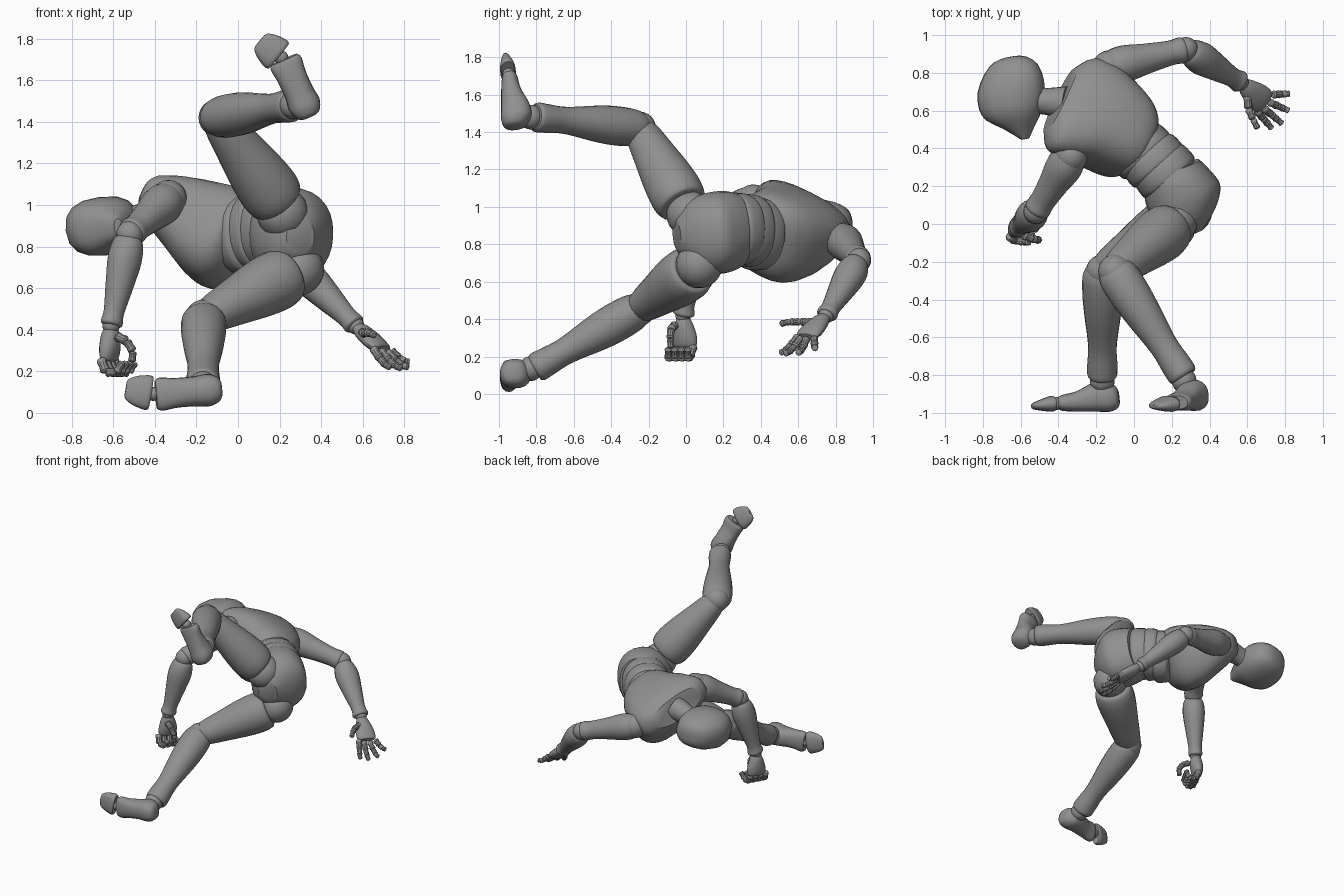
import bpy, bmesh, math
from mathutils import Vector as V

grey = bpy.data.materials.new("dark_grey")
grey.diffuse_color = (.28, .28, .28, 1)


def finish(bm, name, angle=35):
    bmesh.ops.recalc_face_normals(bm, faces=bm.faces[:])
    me = bpy.data.meshes.new(name)
    bm.to_mesh(me)
    bm.free()
    for p in me.polygons:
        p.use_smooth = True
    me.set_sharp_from_angle(angle=math.radians(angle))
    me.materials.append(grey)
    ob = bpy.data.objects.new(name, me)
    bpy.context.collection.objects.link(ob)
    return ob


def spline(a, b, c, d, t):
    return 0.5 * (2 * b + (c - a) * t + (2 * a - 5 * b + 4 * c - d) * t * t
                  + (3 * b - a - 3 * c + d) * t ** 3)


def loft(name, stations, side, n=20, e=2.0, sub=4):
    """Skin oval sections (centre, half width along side, half depth)."""
    st = [(V(c), a, b) for c, a, b in stations]
    d = (st[-1][0] - st[0][0]).normalized()
    u = V(side)
    u = (u - d * u.dot(d)).normalized()
    w = d.cross(u)
    rows = []
    for i in range(len(st) - 1):
        q = [st[max(0, min(len(st) - 1, i + k))] for k in (-1, 0, 1, 2)]
        for j in range(sub + (i == len(st) - 2)):
            rows.append([spline(*[s[k] for s in q], j / sub) for k in range(3)])
    bm = bmesh.new()
    rings = []
    for c, a, b in rows:
        ring = []
        for k in range(n):
            x, y = math.cos(2 * math.pi * k / n), math.sin(2 * math.pi * k / n)
            x = math.copysign(abs(x) ** (2 / e), x)
            y = math.copysign(abs(y) ** (2 / e), y)
            ring.append(bm.verts.new(c + u * x * max(a, .003) + w * y * max(b, .003)))
        rings.append(ring)
    for r, s in zip(rings, rings[1:]):
        for k in range(n):
            bm.faces.new((r[k], r[(k + 1) % n], s[(k + 1) % n], s[k]))
    bm.faces.new(rings[0][::-1])
    bm.faces.new(rings[-1])
    return finish(bm, name)


def ball(name, c, r):
    bm = bmesh.new()
    bmesh.ops.create_uvsphere(bm, u_segments=20, v_segments=12, radius=r)
    bmesh.ops.translate(bm, verts=bm.verts[:], vec=V(c))
    return finish(bm, name)


def limb(name, p0, p1, prof, side):
    p0, p1 = V(p0), V(p1)
    return loft(name, [(p0.lerp(p1, t), a, b) for t, a, b in prof], side)


def finger(name, pts, r):
    prof = [(0, .7), (.15, 1), (.5, .85), (.85, 1), (1, .6)]
    for i, (p, q) in enumerate(zip(pts, pts[1:])):
        p, q, s = V(p), V(q), r * (1 - .1 * i)
        loft(f"{name}_{i + 1}", [(p.lerp(q, t), a * s, a * s) for t, a in prof],
             (.3, .5, .8), n=10, sub=2)


# Torso: pelvis, waist bands, chest, neck
Z = (0, 0, 1)
loft("pelvis", [((.30, -.05, .85), .08, .07), ((.285, 0, .85), .16, .13),
                ((.277, .07, .85), .205, .178), ((.262, .15, .86), .22, .203),
                ((.225, .23, .87), .215, .185), ((.19, .29, .88), .19, .165)], Z, 28, 2.2)
bands = [((.20, .23, .88), (.12, .33, .88)), ((.14, .29, .875), (.065, .38, .87)),
         ((.08, .34, .86), (.0, .43, .85))]
for i, (p, q) in enumerate(bands):
    p, q = V(p), V(q)
    loft(f"waist_band_{i + 1}", [(p, .175, .15), (p.lerp(q, .2), .195, .172),
                                 (p.lerp(q, .8), .19, .168), (q, .165, .15)], Z, 28, 2.2)
LEFT = (-.34, -.85, .40)
loft("chest", [((.03, .40, .84), .14, .17), ((0, .42, .84), .19, .215),
               ((-.06, .47, .84), .228, .245), ((-.15, .54, .87), .262, .23),
               ((-.24, .595, .92), .29, .185), ((-.335, .635, .965), .285, .13),
               ((-.39, .66, .98), .20, .085)], LEFT, 28, 2.6)
limb("neck", (-.36, .64, .96), (-.53, .655, .92),
     [(0, .09, .09), (.3, .08, .08), (.7, .07, .07), (1, .075, .075)], Z)

# Head: sections from the back of the skull to the chin
loft("head", [((-.655, .885, .90), .03, .03), ((-.655, .87, .90), .09, .075),
              ((-.65, .82, .90), .145, .112), ((-.652, .73, .90), .18, .137),
              ((-.647, .64, .897), .178, .14), ((-.635, .575, .895), .152, .125),
              ((-.605, .52, .893), .09, .09), ((-.575, .45, .89), .02, .045)],
     (1, 0, .12), 16, 2.5, 2)

# Legs
thigh = [(.07, .10, .10), (.085, .132, .132), (.2, .146, .146), (.4, .138, .138),
         (.65, .115, .118), (.88, .093, .10), (1, .075, .082)]
shank = [(-.06, .06, .07), (.03, .095, .105), (.2, .105, .108), (.4, .098, .098),
         (.7, .073, .076), (.88, .077, .08), (.97, .08, .08), (1, .068, .07)]


def leg(s, hip, hip_ball, knee, ankle, heel, toe_root, toe_base, toe_tip, side):
    ball(f"{s}_hip_ball", hip_ball, .125)
    limb(f"{s}_thigh", hip, knee, thigh, side)
    ball(f"{s}_knee_ball", knee, .09)
    limb(f"{s}_shank", knee, ankle, shank, side)
    ball(f"{s}_ankle_ball", V(ankle) + V((0, -.02, 0)), .066)
    h, b = V(heel), V(toe_root)
    across = (b - h).cross(V((0, 1, 0)))
    foot = [(0, .035, .035, 0), (.05, .06, .062, 0), (.2, .078, .083, .01),
            (.42, .072, .076, .012), (.7, .072, .054, 0), (.92, .08, .044, 0),
            (1, .068, .036, 0)]
    loft(f"{s}_foot", [(h.lerp(b, t) + V((0, o, 0)), a, c) for t, a, c, o in foot], across, 20, 2.4)
    p, q = V(toe_base), V(toe_tip)
    ball(f"{s}_toe_joint", (b + p) / 2, .034)
    toe = [(0, .078, .036), (.15, .084, .042), (.6, .072, .03), (.92, .052, .018), (1, .035, .01)]
    loft(f"{s}_toe", [(p.lerp(q, t), a, c) for t, a, c in toe], across, 20, 2.4)


leg("right", (.27, .06, .68), (.29, .07, .69), (-.165, -.25, .455), (-.168, -.81, .135),
    (-.08, -.915, .115), (-.395, -.95, .088), (-.42, -.95, .095), (-.54, -.965, .115), Z)
leg("left", (.215, .0, .98), (.215, .02, .96), (-.10, -.25, 1.42), (.265, -.81, 1.48),
    (.345, -.91, 1.425), (.222, -.945, 1.70), (.195, -.95, 1.717), (.105, -.965, 1.79), Z)

# Arms
upper = [(-.08, .05, .05), (0, .085, .085), (.2, .098, .098), (.5, .08, .08),
         (.8, .066, .068), (.95, .07, .07), (1, .05, .05)]
fore = [(.02, .045, .05), (.1, .072, .075), (.28, .087, .082), (.55, .072, .068),
        (.85, .052, .05), (.97, .06, .052), (1, .048, .042)]


def arm(s, shoulder, elbow, wrist, palm_end, across, thick):
    ball(f"{s}_shoulder_ball", shoulder, .09)
    limb(f"{s}_upper_arm", shoulder, elbow, upper, across)
    ball(f"{s}_elbow_ball", elbow, .065)
    limb(f"{s}_forearm", elbow, wrist, fore, across)
    ball(f"{s}_wrist_ball", wrist, .042)
    limb(f"{s}_palm", wrist, palm_end,
         [(t, a, b * thick) for t, a, b in [(.08, .035, .028), (.3, .052, .038), (.65, .07, .038),
                                            (.92, .07, .03), (1, .055, .02)]], across)


arm("left", (-.335, .36, 1.03), (-.52, .065, .86), (-.61, -.015, .42),
    (-.62, -.005, .25), (.5, 1, 0), 1.2)
arm("right", (-.13, .83, .83), (.275, .925, .715), (.565, .75, .42),
    (.695, .64, .305), (.075, .09, -.01), 1)

# Left hand: fingers curled into a ring meeting the thumb
for i in range(4):
    x, y = .02 * (i - 1.5), -.065 + .035 * i
    finger(f"left_finger_{i + 1}", [(-.63 + x, y, .26), (-.605 + x, y - .02, .195),
                                    (-.555 + x, y - .03, .195), (-.525 + x, y - .03, .245)], .025)
finger("left_thumb", [(-.585, -.06, .37), (-.535, -.08, .345), (-.505, -.085, .295), (-.51, -.08, .245)], .024)

# Right hand: open and spread
spread = [((.65, .60, .31), (.73, .505, .22)), ((.685, .615, .30), (.785, .53, .215)),
          ((.715, .645, .295), (.82, .60, .22)), ((.735, .685, .30), (.825, .69, .245))]
for i, (k, t) in enumerate(spread):
    k, t = V(k), V(t)
    bend = V((0, 0, -.012))
    finger(f"right_finger_{i + 1}", [k, k.lerp(t, .42) + bend, k.lerp(t, .74) + bend, t], .022)
finger("right_thumb", [(.60, .68, .385), (.605, .61, .385), (.63, .555, .385), (.655, .505, .375)], .023)
